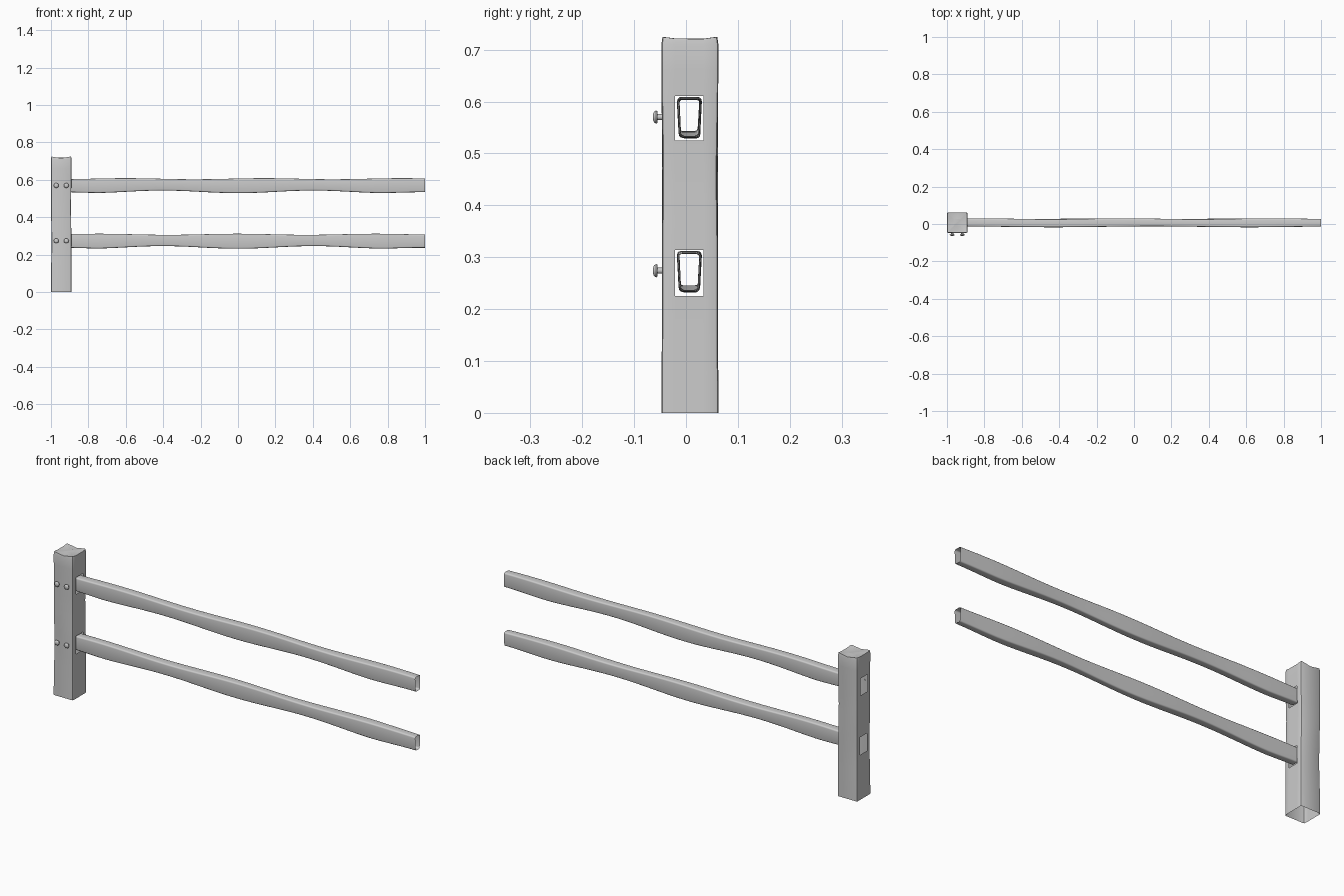
import bpy, bmesh, math
from mathutils import Vector

cube = bpy.data.objects.get("Cube")
if cube:
    bpy.data.objects.remove(cube, do_unlink=True)

grey = bpy.data.materials.new("plain grey")
grey.use_nodes = True
colour = (0.6, 0.6, 0.6, 1)
grey.diffuse_color = colour
grey.node_tree.nodes["Principled BSDF"].inputs["Base Color"].default_value = colour


def finish(name, bm, angle=40):
    bmesh.ops.recalc_face_normals(bm, faces=bm.faces)
    mesh = bpy.data.meshes.new(name)
    bm.to_mesh(mesh)
    bm.free()
    obj = bpy.data.objects.new(name, mesh)
    bpy.context.collection.objects.link(obj)
    mesh.materials.append(grey)
    bpy.ops.object.select_all(action='DESELECT')
    obj.select_set(True)
    bpy.context.view_layer.objects.active = obj
    bpy.ops.object.shade_smooth_by_angle(angle=math.radians(angle))
    return obj


def loft(bm, rings):
    """Join closed rings of points into an open tube."""
    loops = [[bm.verts.new(p) for p in ring] for ring in rings]
    for a, b in zip(loops, loops[1:]):
        for i in range(len(a)):
            j = (i + 1) % len(a)
            bm.faces.new((a[i], a[j], b[j], b[i]))
    return loops


POST_X, POST_Y, HALF = -0.945, 0.0075, 0.055
HOLE_Y = (-0.021, 0.034)
HOLE_Z = ((0.225, 0.314), (0.525, 0.611))

# Post: open-bottomed shell with softened corners and openings on both sides
r = 0.006
ylow, yhigh = (y - POST_Y for y in HOLE_Y)
right_side = [(HALF - r, -HALF), (HALF - r * 0.3, -HALF + r * 0.3), (HALF, -HALF + r),
              (HALF, ylow), (HALF, yhigh),
              (HALF, HALF - r), (HALF - r * 0.3, HALF - r * 0.3), (HALF - r, HALF), (0, HALF)]
section = right_side + [(-x, y) for x, y in reversed(right_side[:-1])] + [(0, -HALF)]


def post_ring(z):
    ring = []
    hewn = 0.0025 * math.sin(math.pi * z / 0.71) ** 2
    for x, y in section:
        wear = 1 - hewn / HALF * (1 + 0.6 * math.sin(13 * z + 20 * x))
        keep_y = abs(abs(x) - HALF) < 1e-6 and y in (ylow, yhigh)
        ring.append((POST_X + x * wear, POST_Y + y * (1 if keep_y else wear), z))
    return ring


levels = [0, 0.08, 0.16, *HOLE_Z[0], 0.37, 0.42, 0.47, *HOLE_Z[1], 0.66, 0.71]
bm = bmesh.new()
rings = [post_ring(z) for z in levels]
for size, base, wave in ((0.96, 0.72, 0.004), (0.72, 0.718, 0.003), (0.35, 0.719, 0.001)):
    rings.append([(POST_X + x * size, POST_Y + y * size,
                   base + wave * math.cos(4 * math.atan2(y, x) + math.pi) +
                   0.001 * math.sin(60 * x)) for x, y in section])
loops = loft(bm, rings)
bm.faces.new(loops[-1])

openings = []
for f in bm.faces:
    c = f.calc_center_median()
    if (abs(c.x - POST_X) > HALF * 0.9 and HOLE_Y[0] < c.y < HOLE_Y[1]
            and any(lo < c.z < hi for lo, hi in HOLE_Z)):
        openings.append(f)
bmesh.ops.delete(bm, geom=openings, context='FACES')
finish("post", bm)


# Rails: open hollow bars with a rounded section and hand-hewn waviness
def rail_section(x, shift):
    top = 0.606 + 0.003 * math.sin(8.5 * x + shift)
    fade = min(1, (1 - x) * 4, (x + 0.9) * 6)
    bottom = 0.534 + fade * (0.002 + 0.007 * math.cos(7.8 * x + math.pi))
    front = -0.015 + 0.0025 * math.sin(6 * x + 1)
    back = 0.028 + 0.0025 * math.cos(8 * x + shift)
    ring = []
    for cx, cz, start in ((back, top, 0), (front, top, 90), (front, bottom, 180), (back, bottom, 270)):
        rad = 0.007
        sx = 1 if cx == back else -1
        sz = 1 if cz == top else -1
        taper = 0.003 if cz == bottom else 0
        for k in range(4):
            a = math.radians(start + 30 * k)
            ring.append((x, cx - sx * (rad + taper) + rad * math.cos(a),
                         cz - sz * rad + rad * math.sin(a)))
    return ring


for name, drop, shift in (("upper_rail", 0, 0.4), ("lower_rail", 0.297, 1.6)):
    bm = bmesh.new()
    steps = 36
    start = -0.9
    loft(bm, [rail_section(start + (1 - start) * i / steps, shift) for i in range(steps + 1)])
    bmesh.ops.translate(bm, verts=bm.verts, vec=Vector((0, 0, -drop)))
    finish(name, bm)

# Bolts: rounded heads on short necks, in pairs on the front of the post
profile = [(0.006, 0.018), (0.006, 0.009), (0.012, 0.0085), (0.0135, 0.006),
           (0.011, 0.002), (0.006, 0)]
for row, z in (("upper", 0.57), ("lower", 0.274)):
    for side, x in (("right", -0.972), ("left", -0.918)):
        bm = bmesh.new()
        rings = []
        for radius, depth in profile:
            rings.append([(x + radius * math.cos(a), -0.0635 + depth, z + radius * math.sin(a))
                          for a in (math.tau * i / 10 for i in range(10))])
        loops = loft(bm, rings)
        bm.faces.new(loops[-1])
        finish(f"{row}_{side}_bolt", bm, 50)
